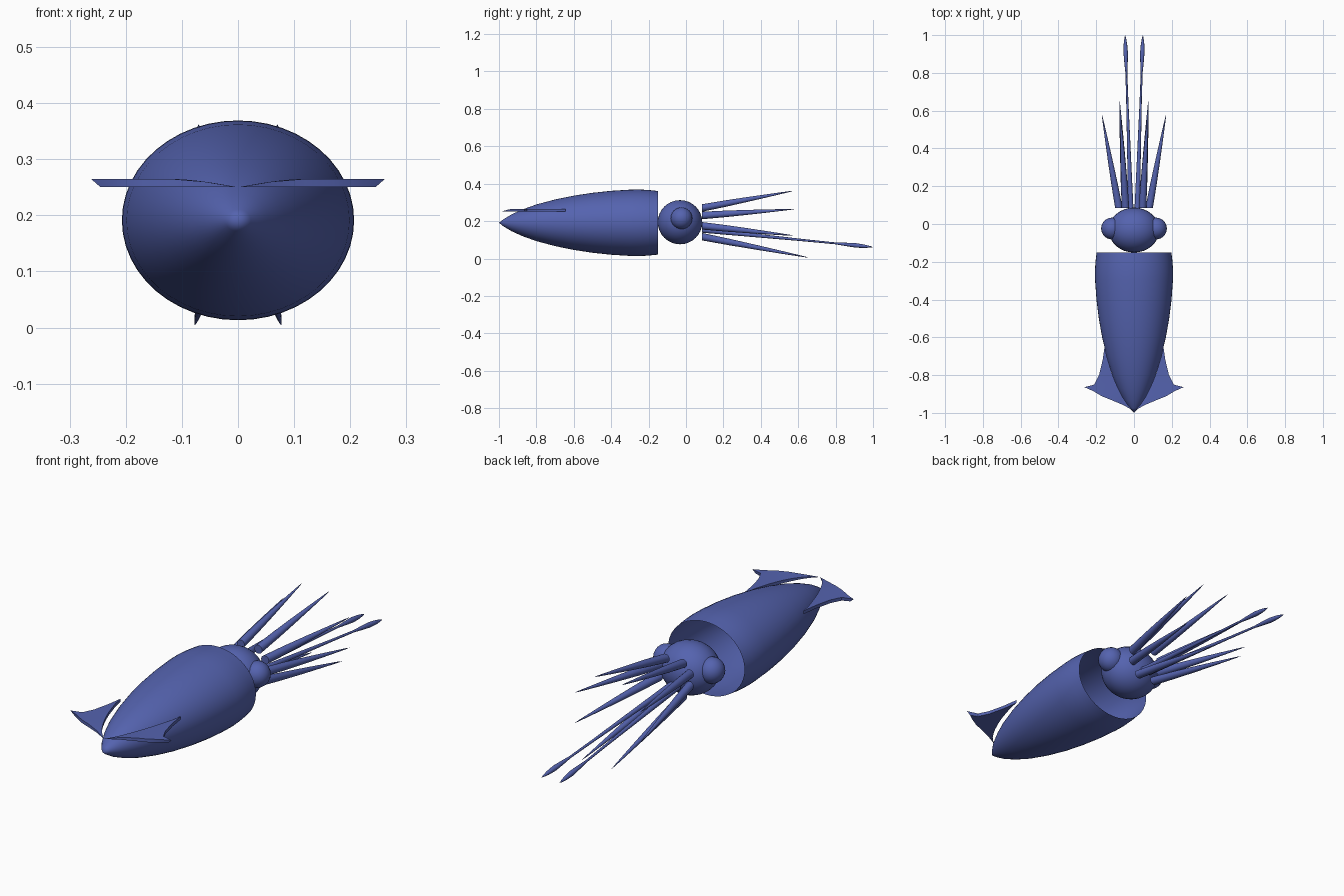
import bpy
import bmesh
import math
from mathutils import Vector

cube = bpy.data.objects.get("Cube")
if cube:
    bpy.data.objects.remove(cube)

# Single skin colour
SKIN = (0.09, 0.125, 0.43, 1)
skin = bpy.data.materials.new("blue_skin")
skin.use_nodes = True
skin.diffuse_color = SKIN
skin.node_tree.nodes["Principled BSDF"].inputs["Base Color"].default_value = SKIN


def finish(name, bm, angle=40):
    bmesh.ops.recalc_face_normals(bm, faces=bm.faces)
    mesh = bpy.data.meshes.new(name)
    bm.to_mesh(mesh)
    bm.free()
    mesh.materials.append(skin)
    obj = bpy.data.objects.new(name, mesh)
    bpy.context.collection.objects.link(obj)
    bpy.ops.object.select_all(action="DESELECT")
    obj.select_set(True)
    bpy.context.view_layer.objects.active = obj
    bpy.ops.object.shade_smooth_by_angle(angle=math.radians(angle))
    return obj


def loft(name, rings, sides, cap_start=False, tip=None):
    """Skin elliptical rings (centre, rx, rz) that all face along y."""
    bm = bmesh.new()
    loops = []
    for (cx, cy, cz), rx, rz in rings:
        turns = [2 * math.pi * i / sides for i in range(sides)]
        loops.append([bm.verts.new((cx + rx * math.cos(t), cy, cz + rz * math.sin(t)))
                      for t in turns])
    for a, b in zip(loops, loops[1:]):
        for i in range(sides):
            j = (i + 1) % sides
            bm.faces.new((a[i], a[j], b[j], b[i]))
    if cap_start:
        bm.faces.new(loops[0])
    if tip:
        end = bm.verts.new(tip)
        for i in range(sides):
            bm.faces.new((loops[-1][i], loops[-1][(i + 1) % sides], end))
    return finish(name, bm)


def ellipsoid(name, centre, radii, segments=32):
    bm = bmesh.new()
    bmesh.ops.create_uvsphere(bm, u_segments=segments, v_segments=segments // 2, radius=1)
    bmesh.ops.scale(bm, vec=radii, verts=bm.verts)
    bmesh.ops.translate(bm, vec=centre, verts=bm.verts)
    return finish(name, bm)


# Mantle: open shell tapering to a point
RX, RZ, AXIS = 0.207, 0.178, 0.191
profile = [(-0.15, 0.955), (-0.2, 0.985), (-0.25, 1), (-0.3, 0.995), (-0.4, 0.96),
           (-0.5, 0.9), (-0.6, 0.815), (-0.7, 0.7), (-0.8, 0.55), (-0.87, 0.41),
           (-0.93, 0.26), (-0.975, 0.11)]
loft("mantle", [((0, y, AXIS), RX * r, RZ * r) for y, r in profile], 48,
     tip=(0, -1, AXIS))

# Head and eyes
ellipsoid("head", (0, -0.032, 0.194), (0.134, 0.119, 0.118))
for side, label in ((1, "left"), (-1, "right")):
    ellipsoid(label + "_eye", (side * 0.116, -0.024, 0.215), (0.058,) * 3, 24)


# Fins: thin plates whose inner edge follows the mantle outline
inner = [(0, -0.99), (0.022, -0.972), (0.053, -0.93), (0.085, -0.87),
         (0.114, -0.8), (0.145, -0.7), (0.155, -0.645)]
outer = [(0, -0.99), (0.06, -0.957), (0.12, -0.932), (0.17, -0.912),
         (0.215, -0.885), (0.262, -0.864), (0.21, -0.85), (0.185, -0.8),
         (0.166, -0.72), (0.155, -0.645)]


def along(points, t):
    lengths = [math.dist(a, b) for a, b in zip(points, points[1:])]
    left = t * sum(lengths)
    for a, b, d in zip(points, points[1:], lengths):
        if left <= d + 1e-6:
            return Vector(a).lerp(Vector(b), min(1, left / d))
        left -= d
    return Vector(points[-1])


def fin(name, side):
    bm = bmesh.new()
    # Bridge matching points so the sharp outer tip stays a vertex
    total = sum(math.dist(a, b) for a, b in zip(outer, outer[1:]))
    run, steps = 0, [0]
    for a, b in zip(outer, outer[1:]):
        run += math.dist(a, b)
        steps.append(run / total)
    sheets = []
    for top in (True, False):
        rows = []
        for p, t in zip(outer, steps):
            q = along(inner, t)
            row = []
            for u in (0, 0.5, 1):
                v = q.lerp(Vector(p), u)
                rise = 0.015 * math.sin(min(1, v.x / 0.13) * math.pi / 2) if top else 0
                x = v.x if top else min(v.x, 0.245)
                row.append(bm.verts.new((side * x, v.y, 0.25 + rise)))
            rows.append(row)
        for a, b in zip(rows, rows[1:]):
            for k in (0, 1):
                bm.faces.new((a[k], a[k + 1], b[k + 1], b[k]))
        sheets.append(rows)
    upper, lower = sheets
    for i in range(len(outer) - 1):
        for k in (0, 2):
            bm.faces.new((upper[i][k], upper[i + 1][k], lower[i + 1][k], lower[i][k]))
    bmesh.ops.remove_doubles(bm, verts=bm.verts, dist=0.0005)
    finish(name, bm, 30)


fin("left_fin", 1)
fin("right_fin", -1)


# Arms: tapering cones with flat bases; tentacles end in slender clubs
def limb(name, base, tip, radii):
    base, tip = Vector(base), Vector(tip)
    rings = [(base.lerp(tip, t), r, r) for t, r in radii]
    loft(name, rings, 16, cap_start=True, tip=tip)


TAPER = [(0, 0.02), (0.25, 0.0175), (0.5, 0.013), (0.75, 0.0075), (0.95, 0.0025)]
CLUB = [(0, 0.014), (0.3, 0.01), (0.6, 0.006), (0.78, 0.005), (0.84, 0.009),
        (0.9, 0.012), (0.95, 0.009), (0.985, 0.004)]
limbs = {
    "upper_arm": ((0.045, 0.085, 0.27), (0.071, 0.575, 0.362), TAPER),
    "upper_side_arm": ((0.08, 0.085, 0.23), (0.17, 0.58, 0.264), TAPER),
    "lower_side_arm": ((0.08, 0.085, 0.175), (0.17, 0.58, 0.122), TAPER),
    "lower_arm": ((0.045, 0.085, 0.117), (0.077, 0.66, 0.004), TAPER),
    "tentacle": ((0.017, 0.085, 0.152), (0.047, 1, 0.061), CLUB),
}
for name, (base, tip, radii) in limbs.items():
    for side, label in ((1, "left_"), (-1, "right_")):
        limb(label + name, (side * base[0], *base[1:]), (side * tip[0], *tip[1:]), radii)
